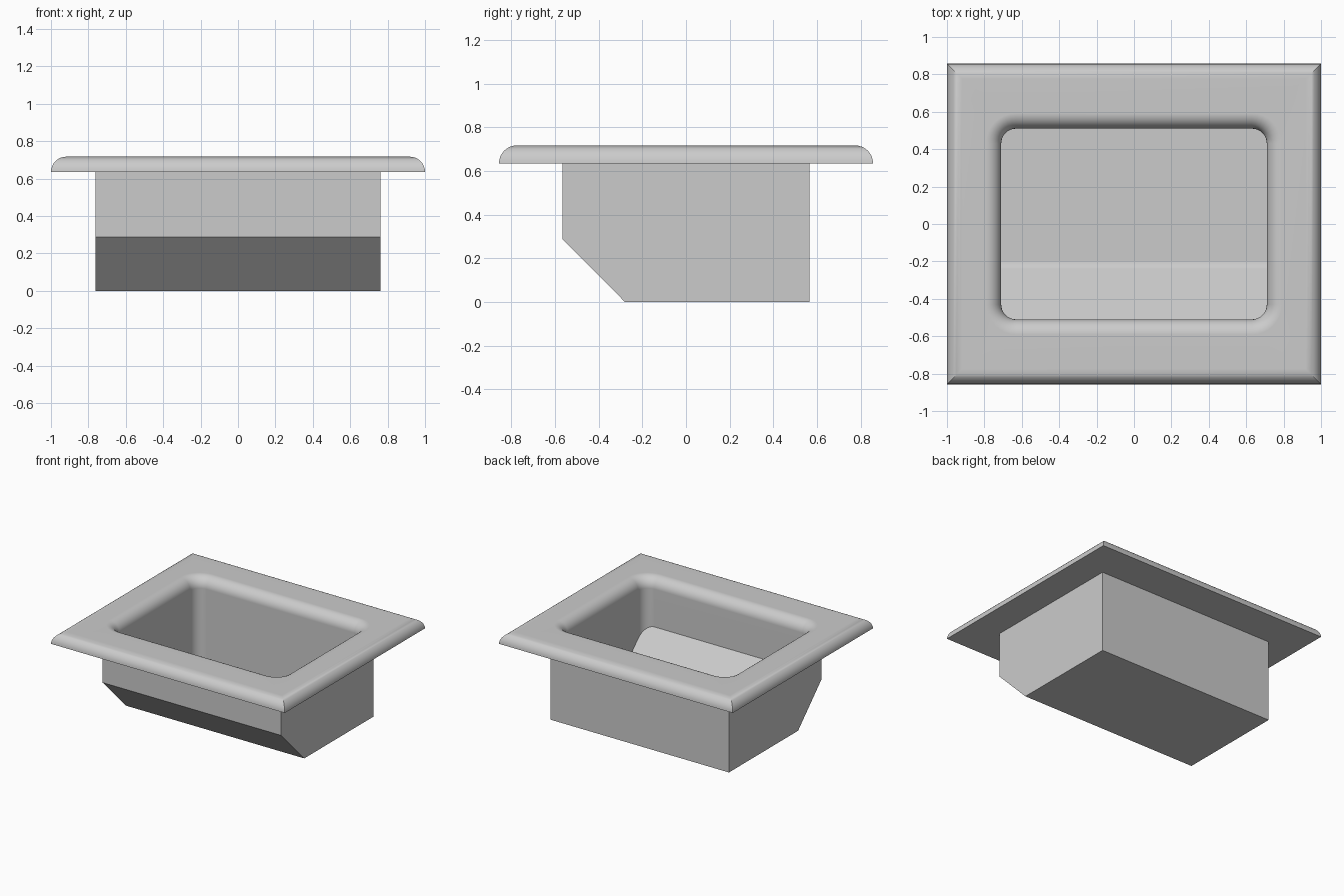
import bpy, bmesh
from math import sin, cos, pi, radians

cube = bpy.data.objects.get("Cube")
if cube:
    bpy.data.objects.remove(cube, do_unlink=True)

GREY = 0.6
mat = bpy.data.materials.new("light grey")
mat.use_nodes = True
mat.diffuse_color = (GREY, GREY, GREY, 1)
mat.node_tree.nodes["Principled BSDF"].inputs["Base Color"].default_value = (GREY, GREY, GREY, 1)

# Main dimensions
RIM_X, RIM_Y = 1.0, 0.857
RIM_LOW, ROUND = 0.635, 0.082
BOX_X, BOX_Y = 0.763, 0.565
CAV_X, CAV_Y, CAV_R = 0.71, 0.51, 0.08
FLOOR, SLOPE_Y = 0.053, -0.22
STEPS = 8


def finish(bm, name):
    mesh = bpy.data.meshes.new(name)
    bm.to_mesh(mesh)
    bm.free()
    mesh.materials.append(mat)
    obj = bpy.data.objects.new(name, mesh)
    bpy.context.collection.objects.link(obj)
    bpy.ops.object.select_all(action="DESELECT")
    obj.select_set(True)
    bpy.context.view_layer.objects.active = obj
    return obj


def ring(bm, hx, hy, r, z):
    """Rectangle outline with rounded corners, counter-clockwise."""
    verts = []
    for k, (sx, sy) in enumerate(((1, 1), (-1, 1), (-1, -1), (1, -1))):
        for i in range(STEPS + 1):
            a = (k + i / STEPS) * pi / 2
            verts.append(bm.verts.new((sx * (hx - r) + r * cos(a),
                                       sy * (hy - r) + r * sin(a), z)))
    return verts


def bridge(bm, a, b):
    for i in range(len(a)):
        j = (i + 1) % len(a)
        bm.faces.new((a[i], b[i], b[j], a[j]))


# Cavity: rounded pocket with a sloping front of the floor
bm = bmesh.new()
bottom = ring(bm, CAV_X, CAV_Y, CAV_R, FLOOR)
top = ring(bm, CAV_X, CAV_Y, CAV_R, RIM_LOW)
bm.faces.new(bottom)
bridge(bm, bottom, top)
cut = bmesh.ops.bisect_plane(bm, geom=bm.verts[:] + bm.edges[:] + bm.faces[:],
                             plane_co=(0, SLOPE_Y, FLOOR), plane_no=(0, 1, 1),
                             clear_inner=True)
edges = [e for e in cut["geom_cut"] if isinstance(e, bmesh.types.BMEdge)]
slope = bmesh.ops.edgeloop_fill(bm, edges=edges)["faces"]
for f in slope:
    f.normal_update()
    if f.normal.z < 0:
        f.normal_flip()
fold = [e for e in edges if all(abs(v.co.z - FLOOR) < 0.001 for v in e.verts)]
bmesh.ops.bevel(bm, geom=fold, offset=0.025, segments=4, profile=0.5, affect="EDGES")

# Rim: rounded inner lip, flat top, rounded outer edge, flat underside
last = top
for i in range(1, STEPS + 1):
    a = i / STEPS * pi / 2
    g = ROUND * (1 - cos(a))
    nxt = ring(bm, CAV_X + g, CAV_Y + g, CAV_R + g, RIM_LOW + ROUND * sin(a))
    bridge(bm, last, nxt)
    last = nxt
for i in range(STEPS, -1, -1):
    a = i / STEPS * pi / 2
    g = ROUND * (1 - cos(a))
    nxt = ring(bm, RIM_X - g, RIM_Y - g, 0, RIM_LOW + ROUND * sin(a))
    bridge(bm, last, nxt)
    last = nxt
bridge(bm, last, ring(bm, BOX_X, BOX_Y, 0, RIM_LOW))
bmesh.ops.remove_doubles(bm, verts=bm.verts[:], dist=0.0001)
rim = finish(bm, "rim_and_cavity")
bpy.ops.object.shade_smooth_by_angle(angle=radians(30))
weighted = rim.modifiers.new("even_shading", "WEIGHTED_NORMAL")
weighted.keep_sharp = True

# Outer shell: side profile extruded across the width, open at the top
bm = bmesh.new()
profile = [(-BOX_Y, RIM_LOW), (-BOX_Y, 0.287), (-0.28, 0), (BOX_Y, 0), (BOX_Y, RIM_LOW)]
side = bm.faces.new([bm.verts.new((-BOX_X, y, z)) for y, z in profile])
grown = bmesh.ops.extrude_face_region(bm, geom=[side])["geom"]
bmesh.ops.translate(bm, vec=(2 * BOX_X, 0, 0),
                    verts=[v for v in grown if isinstance(v, bmesh.types.BMVert)])
if not any(f.calc_center_median().x < -BOX_X + 0.001 for f in bm.faces):
    bm.faces.new([v for v in bm.verts if v.co.x < 0])
bmesh.ops.recalc_face_normals(bm, faces=bm.faces[:])
lid = [f for f in bm.faces if f.calc_center_median().z > RIM_LOW - 0.001]
bmesh.ops.delete(bm, geom=lid, context="FACES_ONLY")
finish(bm, "basin_shell")
